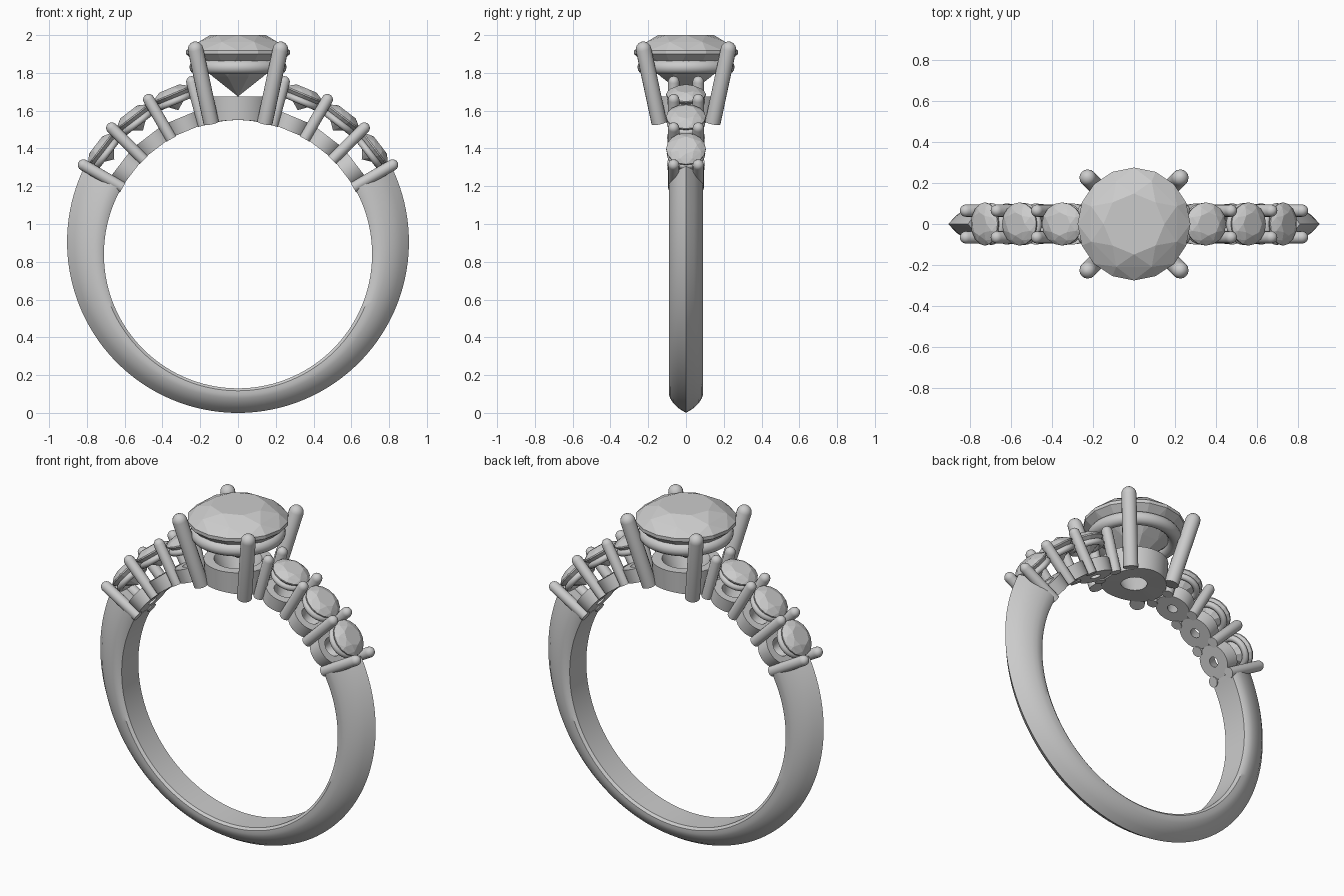
import bpy, bmesh, math
from mathutils import Matrix, Vector

if "Cube" in bpy.data.objects:
    bpy.data.objects.remove(bpy.data.objects["Cube"])

CZ, RI = 0.84, 0.71          # finger hole centre height and radius


def finish(name, bm, matrix=Matrix(), angle=35):
    bmesh.ops.recalc_face_normals(bm, faces=bm.faces[:])
    bm.transform(matrix)
    mesh = bpy.data.meshes.new(name)
    bm.to_mesh(mesh)
    bm.free()
    ob = bpy.data.objects.new(name, mesh)
    bpy.context.collection.objects.link(ob)
    if angle:
        bpy.ops.object.select_all(action='DESELECT')
        ob.select_set(True)
        bpy.context.view_layer.objects.active = ob
        bpy.ops.object.shade_smooth_by_angle(angle=math.radians(angle))
    return ob


def skin(bm, rings, loop):
    """Join rings of vertices with quads; each ring is closed."""
    n = len(rings[0])
    for i in range(len(rings) if loop else len(rings) - 1):
        a, b = rings[i], rings[(i + 1) % len(rings)]
        for j in range(n):
            k = (j + 1) % n
            bm.faces.new((a[j], a[k], b[k], b[j]))


def lathe(profile, loop, seg=32):
    """Revolve (radius, z) points round z; loop closes the section, otherwise ends are capped."""
    bm = bmesh.new()
    rings = [[bm.verts.new((r * math.cos(t), r * math.sin(t), z))
              for t in (2 * math.pi * j / seg for j in range(seg))] for r, z in profile]
    skin(bm, rings, loop)
    if not loop:
        bm.faces.new(rings[0])
        bm.faces.new(rings[-1])
    return bm


def ring_section(major, minor, z, n=12):
    return [(major + minor * math.cos(2 * math.pi * i / n),
             z + minor * math.sin(2 * math.pi * i / n)) for i in range(n)]


def prong(name, base, tip, r):
    """Round wire from base to tip with a domed end."""
    d = Vector(tip) - Vector(base)
    L = d.length
    prof = [(r, 0)] + [(r * math.cos(a), L + r * math.sin(a))
                       for a in (math.radians(q) for q in (0, 20, 40, 60, 78, 88))]
    m = Matrix.Translation(base) @ d.to_track_quat('Z', 'Y').to_matrix().to_4x4()
    finish(name, lathe(prof, False, 16), m)


def gem(name, r, matrix):
    """Faceted round brilliant with its girdle at z = 0."""
    bm = bmesh.new()
    for n, rad, z, off in ((8, 0.54, 0.33, 0), (8, 0.82, 0.20, 0.5), (16, 1, 0.035, 0),
                           (16, 1, -0.035, 0), (8, 0.52, -0.47, 0.5), (1, 0, -0.85, 0)):
        for i in range(n):
            t = 2 * math.pi * (i + off) / n
            bm.verts.new((r * rad * math.cos(t), r * rad * math.sin(t), r * z))
    bmesh.ops.convex_hull(bm, input=bm.verts[:])
    finish(name, bm, matrix, None)


# Knife-edge shank, thicker towards the shoulders
half = [(0.078, 0), (0.09, 0.1), (0.09, 0.26), (0.084, 0.4), (0.068, 0.6), (0.042, 0.8)]
section = half + [(0, 1)] + [(-y, f) for y, f in reversed(half)]
bm = bmesh.new()
rings = []
for i in range(97):
    t = math.radians(30 - 240 * i / 96)
    outer = 0.065 * math.sin(t) + math.sqrt(0.905 ** 2 - (0.065 * math.cos(t)) ** 2)
    rings.append([bm.verts.new(((RI + (outer - RI) * f) * math.cos(t), y,
                                CZ + (RI + (outer - RI) * f) * math.sin(t)))
                  for y, f in section])
skin(bm, rings, False)
bm.faces.new(rings[0])
bm.faces.new(rings[-1])
finish("shank", bm)

# Shoulder settings, three stones on each side
for s, side in ((1, "right"), (-1, "left")):
    for i, a in enumerate((37.5, 52.5, 67.5)):
        rot = Matrix.Translation((0, 0, CZ)) @ Matrix.Rotation(s * math.radians(90 - a), 4, 'Y')
        tag = f"{side}_{i + 1}"
        gem("side_stone_" + tag, 0.105, rot @ Matrix.Translation((0, 0, 0.915)))
        finish("side_upper_ring_" + tag, lathe(ring_section(0.084, 0.018, 0.877), True), rot)
        finish("side_seat_" + tag,
               lathe([(0.028, 0.706), (0.095, 0.706), (0.1, 0.785), (0.055, 0.785)], True), rot)
    for i, a in enumerate((30, 45, 60, 75)):
        c, n = s * math.cos(math.radians(a)), math.sin(math.radians(a))
        for y, face in ((-0.065, "front"), (0.065, "back")):
            prong(f"side_prong_{side}_{face}_{i + 1}", (0.705 * c, y, CZ + 0.705 * n),
                  (0.945 * c, y, CZ + 0.945 * n), 0.03)

# Centre collar, its underside following the finger hole
bm = lathe([(0.07, 1.55), (0.175, 1.55), (0.185, 1.675), (0.13, 1.675)], True, 48)
for v in bm.verts:
    if v.co.z < 1.6:
        v.co.z = CZ + math.sqrt(RI ** 2 - v.co.x ** 2)
finish("centre_collar", bm)

# Centre stone, its bearing ring and four prongs
finish("centre_upper_ring", lathe(ring_section(0.22, 0.037, 1.83, 16), True, 48))
gem("centre_stone", 0.275, Matrix.Translation((0, 0, 1.909)))
for sx in (-1, 1):
    for sy in (-1, 1):
        prong(f"centre_prong_{'right' if sx > 0 else 'left'}_{'back' if sy > 0 else 'front'}",
              (sx * 0.142, sy * 0.142, 1.535), (sx * 0.225, sy * 0.225, 1.925), 0.041)
